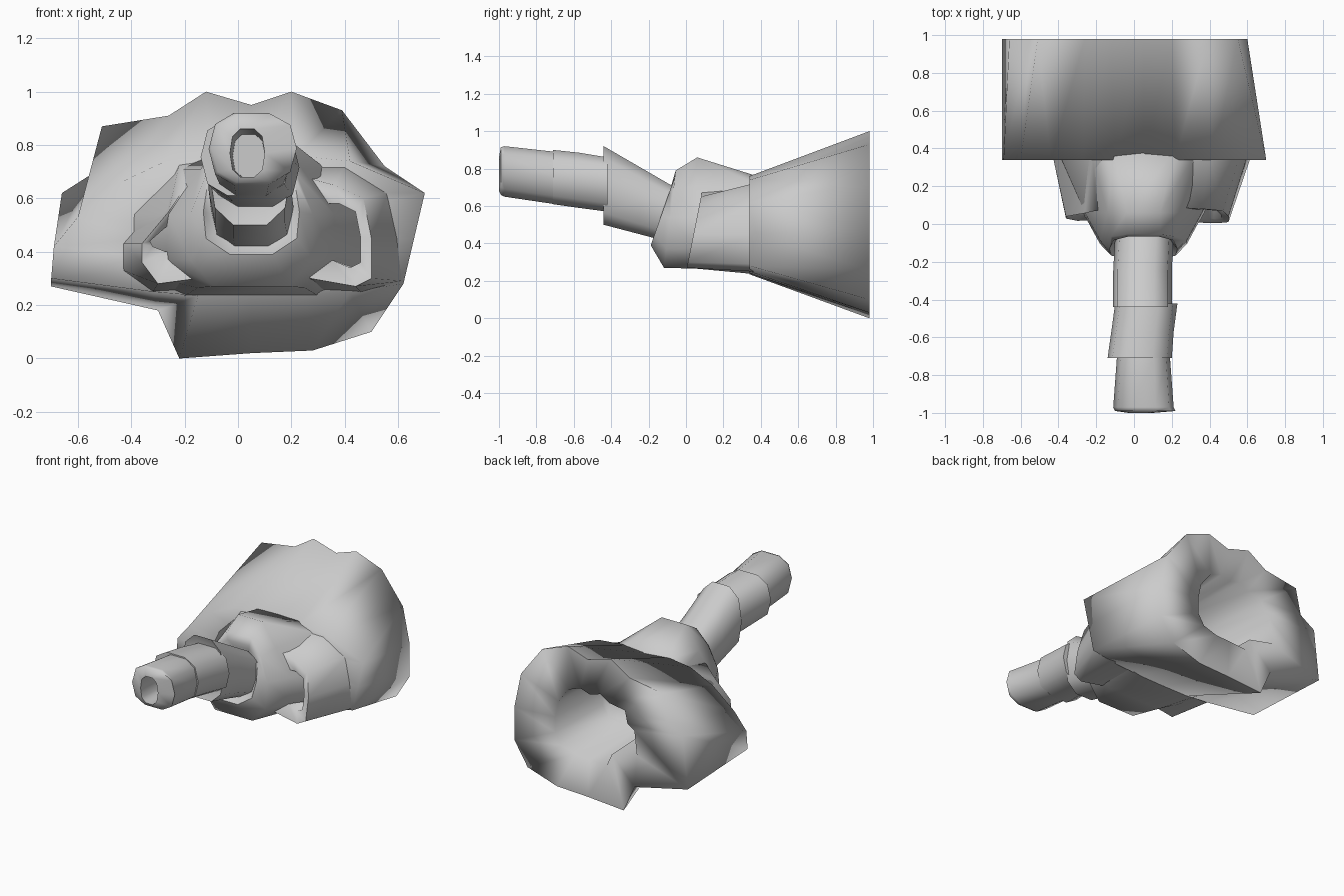
import bpy, bmesh, math


def oval(y, x0, x1, z0, z1, n=10, p=2.6, lean=0.0):
    """Rounded-box ring across the y axis; lean tips the top backwards."""
    cx, cz, rx, rz = (x0 + x1) / 2, (z0 + z1) / 2, (x1 - x0) / 2, (z1 - z0) / 2
    angles = [math.pi / 2 + math.pi / n + 2 * math.pi * i / n for i in range(n)]
    power = lambda v: math.copysign(abs(v) ** (2 / p), v)
    k = max(power(math.cos(a)) for a in angles)
    m = max(power(math.sin(a)) for a in angles)
    ring = []
    for a in angles:
        z = rz * power(math.sin(a)) / m
        ring.append((cx + rx * power(math.cos(a)) / k, y + lean * z, cz + z))
    return ring


def poly(y, pts, lean=0.0):
    return [(x, y + lean * (z - 0.5), z) for x, z in pts]


def mirrored(y, cx, half, lean=0.0):
    """Symmetric ring from half an outline, listed top to bottom."""
    pts = [(cx + x, z) for x, z in half] + [(cx - x, z) for x, z in reversed(half)]
    return poly(y, pts, lean)


def shrink(ring, f, y, cx, cz):
    return [(cx + (x - cx) * f, y, cz + (z - cz) * f) for x, _, z in ring]


def loft(name, rings, angle=50):
    """Skin a closed solid through matching rings, capped at both ends."""
    bm = bmesh.new()
    rows = [[bm.verts.new(p) for p in r] for r in rings]
    n = len(rows[0])
    for a, b in zip(rows, rows[1:]):
        for i in range(n):
            j = (i + 1) % n
            bm.faces.new((a[i], a[j], b[j], b[i]))
    bm.faces.new(rows[0])
    bm.faces.new(rows[-1])
    bmesh.ops.recalc_face_normals(bm, faces=bm.faces)
    me = bpy.data.meshes.new(name)
    bm.to_mesh(me)
    bm.free()
    ob = bpy.data.objects.new(name, me)
    bpy.context.collection.objects.link(ob)
    bpy.ops.object.select_all(action='DESELECT')
    ob.select_set(True)
    bpy.context.view_layer.objects.active = ob
    bpy.ops.object.shade_smooth_by_angle(angle=math.radians(angle))
    return ob


# Front tube section with a hollow mouth
loft("barrel_tip", [
    oval(-0.70, -0.09, 0.19, 0.61, 0.89),
    oval(-0.97, -0.11, 0.21, 0.65, 0.92),
    oval(-0.99, -0.10, 0.22, 0.66, 0.915),
    oval(-1.00, -0.03, 0.10, 0.68, 0.86),
    oval(-0.72, -0.02, 0.10, 0.68, 0.84)], angle=80)

# Middle and rear tube sections, each flaring over the next
loft("barrel_middle", [
    oval(-0.71, -0.10, 0.17, 0.63, 0.88),
    oval(-0.71, -0.14, 0.20, 0.61, 0.90),
    oval(-0.57, -0.12, 0.21, 0.59, 0.885),
    oval(-0.42, -0.10, 0.23, 0.57, 0.86)])
loft("barrel_neck", [
    oval(-0.42, -0.08, 0.18, 0.55, 0.87),
    oval(-0.44, -0.11, 0.20, 0.50, 0.92),
    oval(-0.25, -0.11, 0.20, 0.45, 0.81),
    oval(-0.06, -0.10, 0.21, 0.40, 0.70)])

# Central body: raised ridge on top, wide low cheeks
loft("body", [
    mirrored(-0.10, 0.05, [(.06, .70), (.12, .64), (.14, .54), (.13, .47), (.06, .44)], 0.3),
    mirrored(-0.15, 0.05, [(.08, .74), (.16, .68), (.18, .55), (.17, .45), (.08, .39)], 0.35),
    mirrored(-0.09, 0.05, [(.09, .79), (.17, .69), (.23, .54), (.23, .37), (.14, .27)], 0.12),
    mirrored(0.06, 0.05, [(.09, .86), (.19, .71), (.31, .54), (.32, .37), (.20, .265)]),
    mirrored(0.38, 0.05, [(.16, .76), (.28, .71), (.45, .54), (.45, .32), (.25, .235)])], 80)

# Side intakes: slanted hollow scoops beside the body
loft("right_intake", [
    poly(0.36, [(.25, .72), (.40, .72), (.56, .62), (.60, .45), (.62, .29), (.46, .25), (.25, .26)]),
    poly(0.05, [(.25, .68), (.36, .65), (.47, .60), (.50, .45), (.50, .30), (.44, .27), (.27, .30)], 0.2),
    poly(0.06, [(.34, .58), (.38, .58), (.44, .55), (.46, .45), (.46, .36), (.42, .34), (.35, .37)], 0.2),
    poly(0.30, [(.36, .60), (.40, .60), (.46, .56), (.50, .45), (.49, .36), (.44, .34), (.36, .37)])], 80)
loft("left_intake", [
    poly(0.36, [(-.15, .74), (-.22, .73), (-.28, .60), (-.43, .43), (-.43, .33), (-.32, .25), (-.15, .26)]),
    poly(0.05, [(-.15, .66), (-.20, .64), (-.26, .55), (-.36, .43), (-.36, .36), (-.30, .28), (-.15, .30)], 0.15),
    poly(0.07, [(-.19, .56), (-.21, .56), (-.25, .51), (-.33, .44), (-.32, .42), (-.27, .40), (-.19, .44)], 0.15),
    poly(0.28, [(-.19, .58), (-.22, .58), (-.27, .53), (-.36, .44), (-.34, .41), (-.29, .40), (-.19, .44)])], 80)

# Large flared shell: matching front and back outlines (x, z)
front = [(-0.70, 0.30), (-0.69, 0.42), (-0.60, 0.53), (-0.44, 0.66), (-0.27, 0.74),
         (-0.10, 0.76), (0.05, 0.75), (0.22, 0.76), (0.42, 0.74), (0.70, 0.62),
         (0.66, 0.45), (0.62, 0.28), (0.42, 0.25), (0.25, 0.24), (0.05, 0.235),
         (-0.15, 0.235), (-0.32, 0.25)]
back = [(-0.70, 0.27), (-0.66, 0.62), (-0.55, 0.69), (-0.51, 0.87), (-0.26, 0.91),
        (-0.12, 1.00), (0.05, 0.95), (0.20, 1.00), (0.39, 0.93), (0.55, 0.72),
        (0.60, 0.48), (0.60, 0.26), (0.50, 0.10), (0.28, 0.03), (0.05, 0.02),
        (-0.22, 0.00), (-0.30, 0.18)]
f_ring = [(x, 0.34, z) for x, z in front]
b_ring = [(x, 0.98, z) for x, z in back]
loft("rear_shell", [
    shrink(f_ring, 0.55, 0.36, 0.05, 0.48),
    f_ring, b_ring,
    shrink(b_ring, 0.47, 0.98, 0.02, 0.51),
    shrink(b_ring, 0.44, 0.50, 0.02, 0.51)], angle=100)
